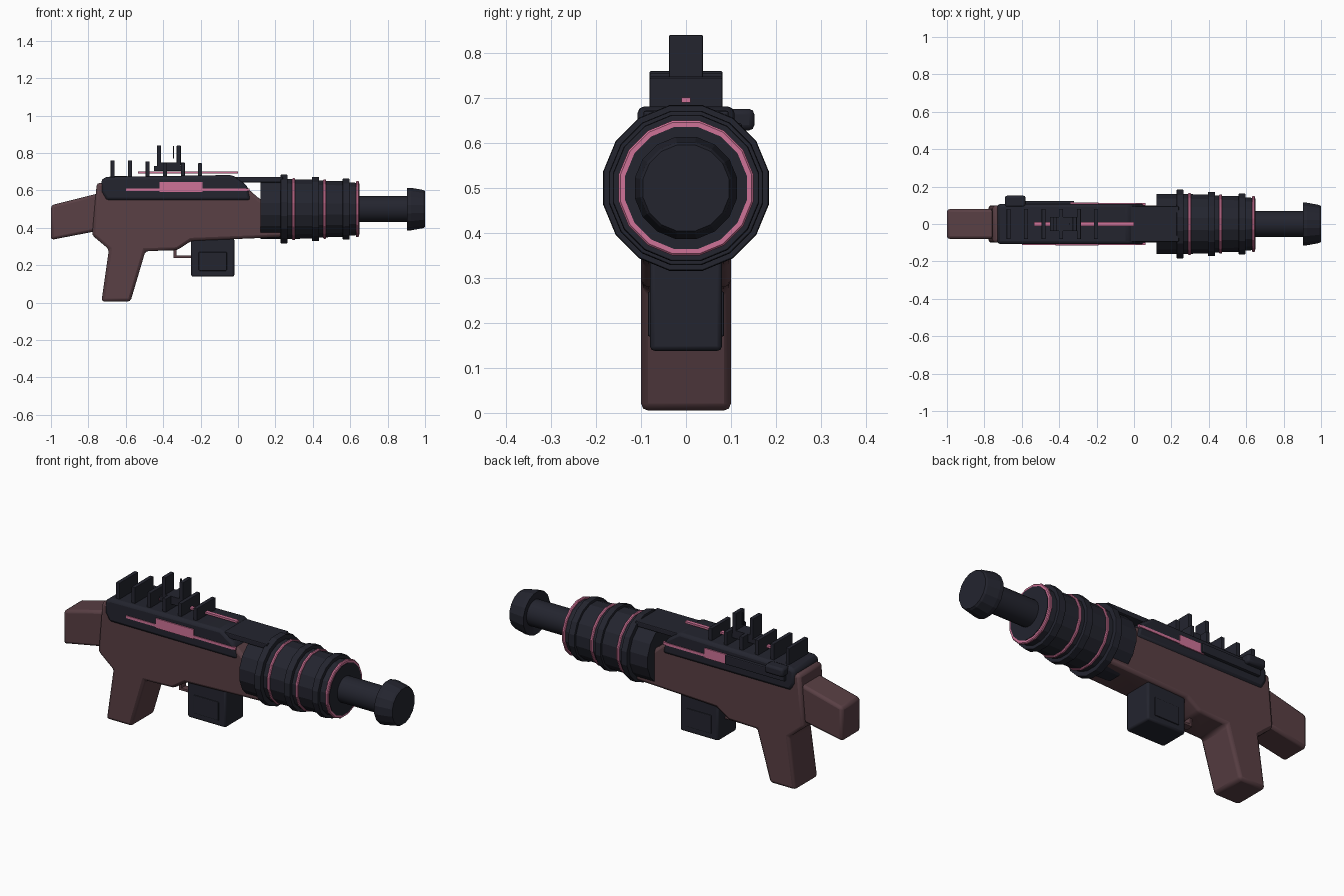
import bpy, bmesh, math
from mathutils import Matrix

old = bpy.data.objects.get("Cube")
if old:
    bpy.data.objects.remove(old, do_unlink=True)


def material(name, rgb):
    m = bpy.data.materials.new(name)
    m.use_nodes = True
    col = (*rgb, 1)
    m.diffuse_color = col
    m.node_tree.nodes["Principled BSDF"].inputs["Base Color"].default_value = col
    return m


BROWN = material("dusty brown", (0.10, 0.05, 0.058))
DARK = material("dark slate", (0.017, 0.018, 0.028))
PINK = material("rose pink", (0.62, 0.17, 0.31))


def finish(name, bm, mat, bevel=0, segments=2):
    bmesh.ops.recalc_face_normals(bm, faces=bm.faces)
    mesh = bpy.data.meshes.new(name)
    bm.to_mesh(mesh)
    bm.free()
    mesh.materials.append(mat)
    ob = bpy.data.objects.new(name, mesh)
    bpy.context.collection.objects.link(ob)
    if bevel:
        mod = ob.modifiers.new("Bevel", "BEVEL")
        mod.width, mod.segments = bevel, segments
        mod.limit_method = "ANGLE"
    return ob


def box(name, x, y, z, mat, bevel=0):
    """Box from (min, max) ranges."""
    bm = bmesh.new()
    bmesh.ops.create_cube(bm, size=1)
    for v in bm.verts:
        for i, (lo, hi) in enumerate((x, y, z)):
            v.co[i] = lo + (v.co[i] + 0.5) * (hi - lo)
    return finish(name, bm, mat, bevel)


def slab(name, outline, half, mat, bevel):
    """Side outline in x, z given thickness along y."""
    bm = bmesh.new()
    face = bm.faces.new([bm.verts.new((x, -half, z)) for x, z in outline])
    new = bmesh.ops.extrude_face_region(bm, geom=[face])["geom"]
    bmesh.ops.translate(bm, vec=(0, 2 * half, 0),
                        verts=[g for g in new if isinstance(g, bmesh.types.BMVert)])
    return finish(name, bm, mat, bevel)


def lathe(name, profile, mat, sides=16, bevel=0):
    """Turn x, radius pairs around the barrel axis."""
    bm = bmesh.new()
    rings = []
    for x, r in profile:
        ring = []
        for i in range(sides):
            a = math.tau * (i + 0.5) / sides
            ring.append(bm.verts.new((x, r * math.cos(a), 0.5 + r * math.sin(a))))
        rings.append(ring)
    for a, b in zip(rings, rings[1:]):
        for i in range(sides):
            j = (i + 1) % sides
            bm.faces.new((a[i], a[j], b[j], b[i]))
    bm.faces.new(rings[0])
    bm.faces.new(rings[-1])
    return finish(name, bm, mat, bevel)


# Stock, receiver and grip
slab("stock", [(-1, 0.335), (-0.74, 0.385), (-0.74, 0.585), (-1, 0.52)], 0.08, BROWN, 0.015)
slab("receiver_and_grip",
     [(-0.78, 0.36), (-0.69, 0.285), (-0.73, 0.005), (-0.575, 0.005), (-0.495, 0.275),
      (-0.325, 0.28), (-0.25, 0.33), (0.24, 0.35), (0.24, 0.55), (0.12, 0.55),
      (0.04, 0.62), (-0.04, 0.64), (-0.755, 0.64)], 0.1, BROWN, 0.016)

# Upper cover and top plate
slab("upper_cover", [(-0.73, 0.59), (-0.705, 0.545), (0.07, 0.545), (0.05, 0.625),
                     (-0.03, 0.682), (-0.70, 0.672), (-0.73, 0.66)], 0.108, DARK, 0.016)
box("top_plate", (-0.04, 0.24), (-0.095, 0.095), (0.643, 0.672), DARK, 0.005)

# Magazine with a raised panel on each side
box("magazine", (-0.25, -0.02), (-0.08, 0.08), (0.138, 0.345), DARK, 0.01)
for side, s in (("right", -1), ("left", 1)):
    box("magazine_panel_" + side, (-0.21, -0.06), sorted((s * 0.075, s * 0.085)),
        (0.17, 0.27), DARK, 0.004)

# Trigger guard
box("guard_bar", (-0.345, -0.24), (-0.02, 0.02), (0.238, 0.252), BROWN, 0.003)
box("guard_post", (-0.345, -0.328), (-0.02, 0.02), (0.245, 0.29), BROWN, 0.003)

# Cooling drum, collars and glowing rings
lathe("drum", [(0.12, 0.163), (0.25, 0.163), (0.41, 0.161), (0.42, 0.155),
               (0.57, 0.152), (0.58, 0.147), (0.64, 0.142)], DARK)
for i, (x, r) in enumerate(((0.228, 0.188), (0.396, 0.175), (0.56, 0.166))):
    lathe(f"collar_{i + 1}", [(x, r), (x + 0.037, r - 0.001)], DARK, bevel=0.003)
for i, (x, r) in enumerate(((0.29, 0.169), (0.455, 0.162), (0.63, 0.153))):
    lathe(f"pink_ring_{i + 1}", [(x, r - 0.004), (x + 0.004, r), (x + 0.012, r),
                                 (x + 0.016, r - 0.004)], PINK)
lathe("drum_front_cap", [(0.635, 0.138), (0.649, 0.138)], DARK)

# Barrel and muzzle
lathe("barrel", [(0.62, 0.07), (0.92, 0.07)], DARK, 24)
lathe("muzzle", [(0.915, 0.07), (0.903, 0.116), (0.925, 0.116), (0.99, 0.104), (1, 0.098)], DARK)

# Cooling fins along the top
for i, (x, top) in enumerate(((-0.67, 0.76), (-0.577, 0.76), (-0.483, 0.755),
                              (-0.39, 0.748), (-0.295, 0.748), (-0.203, 0.745))):
    box(f"fin_{i + 1}", (x - 0.011, x + 0.011), (-0.081, 0.081), (0.66, top), DARK, 0.003)

# Sight
box("sight_foot", (-0.45, -0.285), (-0.038, 0.038), (0.703, 0.73), DARK, 0.003)
box("sight_base", (-0.43, -0.31), (-0.038, 0.038), (0.725, 0.748), DARK)
for name, x in (("rear", -0.422), ("front", -0.317)):
    box("sight_post_" + name, (x - 0.011, x + 0.011), (-0.038, 0.038), (0.73, 0.84), DARK, 0.003)
box("sight_pin", (-0.348, -0.342), (-0.004, 0.004), (0.77, 0.837), DARK)

# Pink top rod and side strips
box("top_rod", (-0.535, 0), (-0.01, 0.01), (0.69, 0.701), PINK)
for side, s, start in (("right", -1, -0.6), ("left", 1, -0.32)):
    box("side_strip_" + side, (start, 0.062), sorted((s * 0.1, s * 0.112)), (0.597, 0.611), PINK)
    box("side_plate_" + side, (-0.42 if s < 0 else -0.34, -0.19), sorted((s * 0.105, s * 0.114)),
        (0.592, 0.645), PINK)

# Charging rail and knob on the left
box("charging_rail", (-0.68, -0.32), (0.1, 0.124), (0.595, 0.645), DARK, 0.005)
box("charging_knob", (-0.69, -0.58), (0.09, 0.152), (0.628, 0.676), DARK, 0.012)

# Soft shading on bevelled and round parts
bpy.ops.object.select_all(action="DESELECT")
for name in ("barrel", "stock", "receiver_and_grip", "upper_cover", "magazine", "charging_knob"):
    ob = bpy.data.objects[name]
    ob.select_set(True)
    bpy.context.view_layer.objects.active = ob
bpy.ops.object.shade_smooth_by_angle(angle=math.radians(35))
